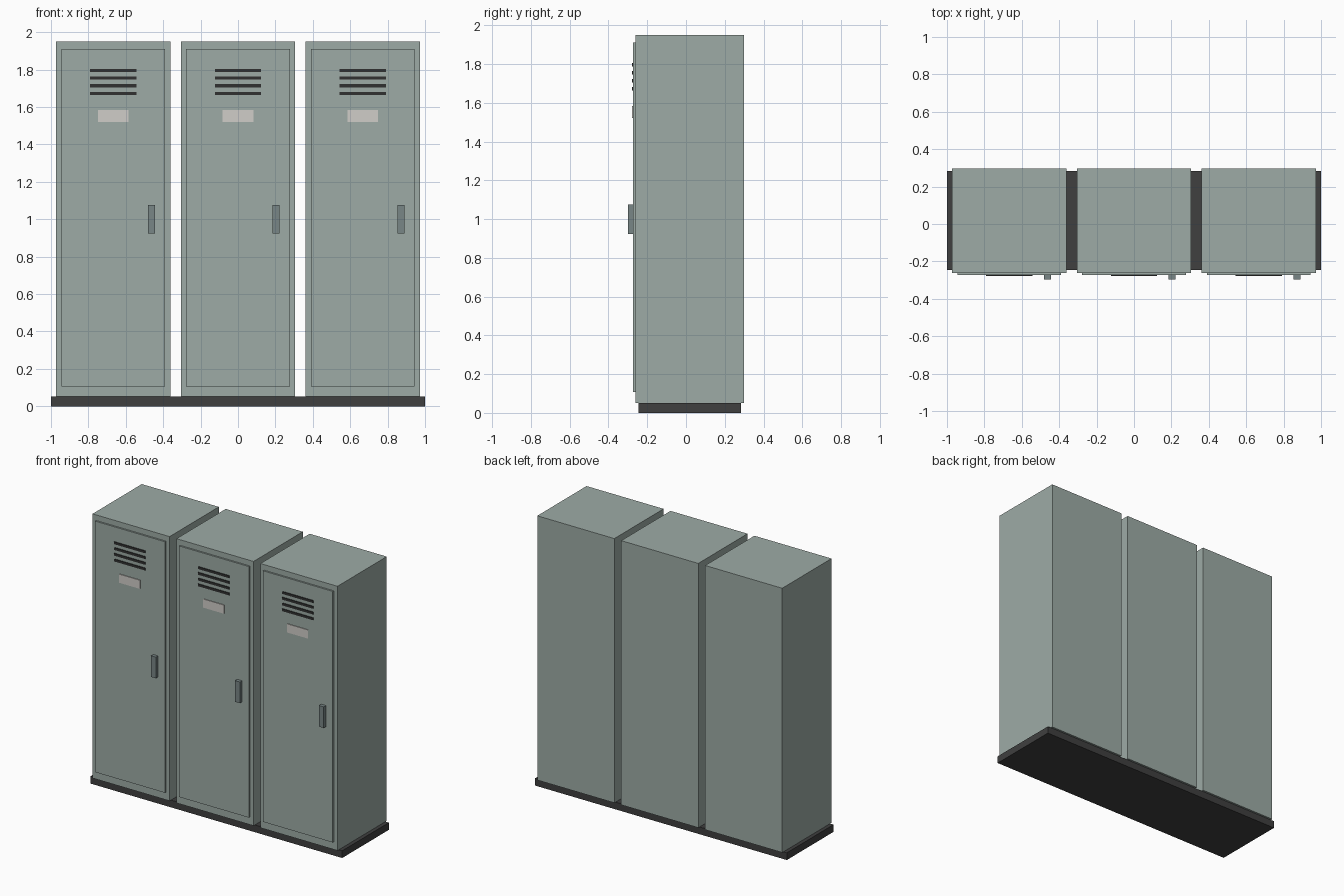
import bpy
import bmesh

if "Cube" in bpy.data.objects:
    bpy.data.objects.remove(bpy.data.objects["Cube"])


def material(name, rgb):
    mat = bpy.data.materials.new(name)
    mat.diffuse_color = (*rgb, 1)
    mat.use_nodes = True
    mat.node_tree.nodes["Principled BSDF"].inputs["Base Color"].default_value = mat.diffuse_color
    return mat


GREEN = material("locker_green", (0.34, 0.41, 0.38))
DARK = material("dark", (0.05, 0.05, 0.05))
SLOT = material("vent_black", (0.03, 0.03, 0.03))
STEEL = material("handle_steel", (0.19, 0.24, 0.24))
CARD = material("label_card", (0.63, 0.61, 0.58))


def box(name, x, y, z, mat):
    """Box spanning the (min, max) ranges x, y, z."""
    bm = bmesh.new()
    bmesh.ops.create_cube(bm, size=1)
    for v in bm.verts:
        v.co = [r[0] + (c + 0.5) * (r[1] - r[0]) for r, c in zip((x, y, z), v.co)]
    mesh = bpy.data.meshes.new(name)
    bm.to_mesh(mesh)
    bm.free()
    mesh.materials.append(mat)
    obj = bpy.data.objects.new(name, mesh)
    bpy.context.collection.objects.link(obj)
    return obj


def span(centre, width):
    return (centre - width / 2, centre + width / 2)


# Shared plinth
box("plinth", (-1, 1), (-0.246, 0.284), (0, 0.052), DARK)

for side, cx in (("left", -0.667), ("middle", 0), ("right", 0.667)):
    # Cabinet and raised door panel
    box(f"{side}_cabinet", span(cx, 0.612), (-0.261, 0.298), (0.052, 1.95), GREEN)
    box(f"{side}_door", span(cx, 0.554), (-0.273, -0.25), (0.107, 1.91), GREEN)

    # Four vent slats
    for i in range(4):
        z = 1.796 - i * 0.0413
        box(f"{side}_vent_{i + 1}", span(cx, 0.246), (-0.278, -0.268), span(z, 0.017), SLOT)

    # Name card plate and handle
    box(f"{side}_label_plate", span(cx, 0.164), (-0.278, -0.268), span(1.552, 0.062), CARD)
    box(f"{side}_handle", span(cx + 0.204, 0.038), (-0.298, -0.268), span(1.0, 0.152), STEEL)
